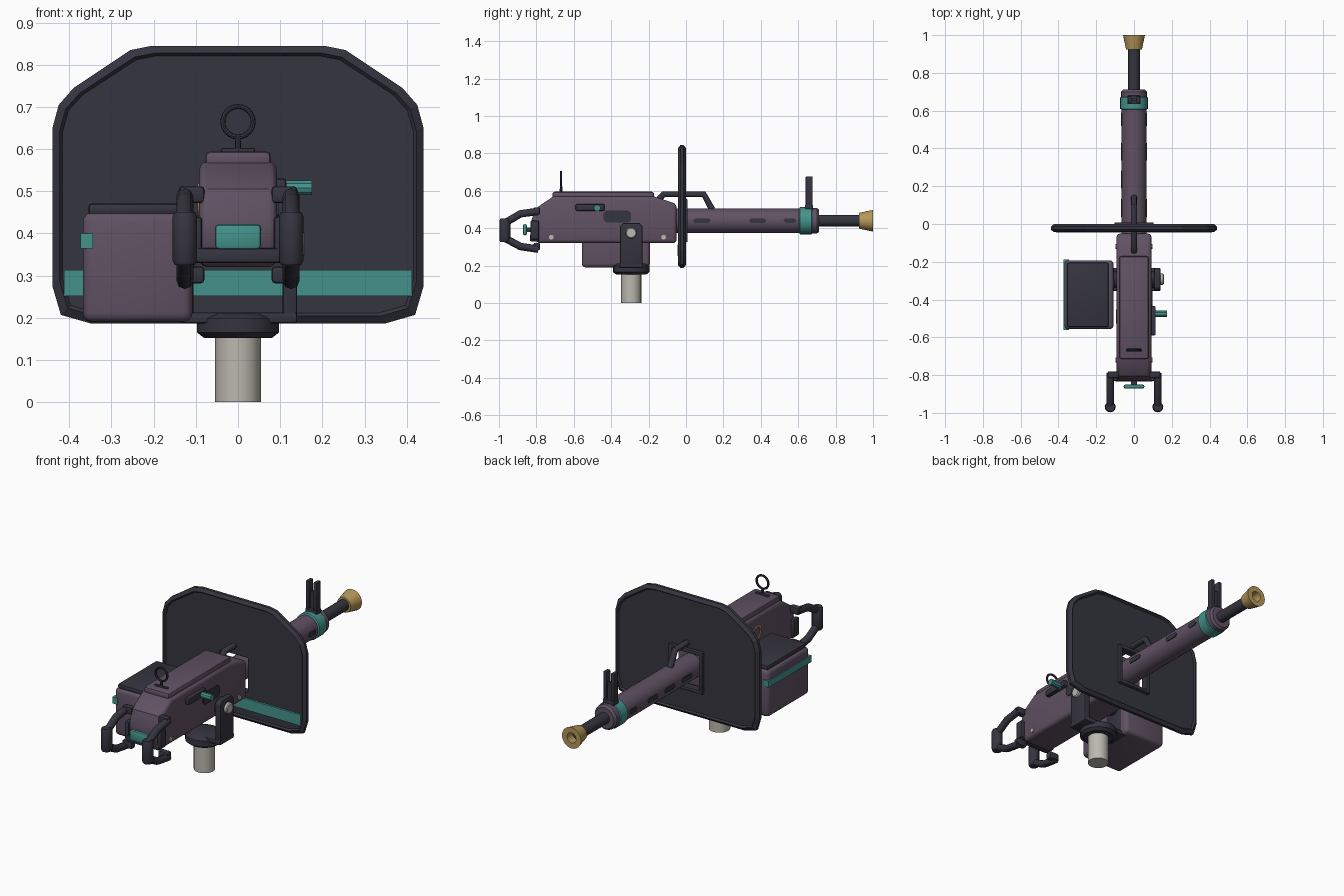
import bpy, bmesh, math
from mathutils import Vector

if "Cube" in bpy.data.objects:
    bpy.data.objects.remove(bpy.data.objects["Cube"])


def material(name, rgb):
    m = bpy.data.materials.new(name)
    m.diffuse_color = (*rgb, 1)
    m.use_nodes = True
    m.node_tree.nodes["Principled BSDF"].inputs["Base Color"].default_value = m.diffuse_color
    return m


PURPLE = material("dusty purple", (0.118, 0.083, 0.125))
DARK = material("dark slate", (0.036, 0.035, 0.050))
TEAL = material("teal", (0.058, 0.29, 0.26))
GOLD = material("brass", (0.46, 0.31, 0.10))
GREY = material("light grey", (0.50, 0.48, 0.43))


def finish(name, bm, mat, bevel=0, segs=2, smooth=True):
    bmesh.ops.remove_doubles(bm, verts=bm.verts, dist=1e-5)
    bmesh.ops.recalc_face_normals(bm, faces=bm.faces)
    me = bpy.data.meshes.new(name)
    bm.to_mesh(me)
    bm.free()
    ob = bpy.data.objects.new(name, me)
    bpy.context.collection.objects.link(ob)
    me.materials.append(mat)
    bpy.ops.object.select_all(action='DESELECT')
    ob.select_set(True)
    bpy.context.view_layer.objects.active = ob
    if bevel:
        b = ob.modifiers.new("bevel", 'BEVEL')
        b.width, b.segments = bevel, segs
        b.limit_method, b.angle_limit = 'ANGLE', math.radians(40)
        bpy.ops.object.modifier_apply(modifier="bevel")
    if smooth:
        bpy.ops.object.shade_smooth_by_angle(angle=math.radians(35))
    return ob


def box(name, x, y, z, mat, bevel=0.0, segs=2):
    bm = bmesh.new()
    v = [bm.verts.new((a, b, c)) for a in x for b in y for c in z]
    for f in ((0, 1, 3, 2), (4, 5, 7, 6), (0, 1, 5, 4), (2, 3, 7, 6), (0, 2, 6, 4), (1, 3, 7, 5)):
        bm.faces.new([v[i] for i in f])
    return finish(name, bm, mat, bevel, segs)


def prism(name, yz, x0, x1, mat, bevel=0.0, segs=2):
    """Side profile in (y, z), extruded across x."""
    bm = bmesh.new()
    a, b = ([bm.verts.new((x, y, z)) for y, z in yz] for x in (x0, x1))
    bm.faces.new(a)
    bm.faces.new(b)
    n = len(yz)
    for i in range(n):
        j = (i + 1) % n
        bm.faces.new((a[i], a[j], b[j], b[i]))
    return finish(name, bm, mat, bevel, segs)


def lathe(name, origin, axis, profile, mat, n=24):
    """Revolve (radius, distance) points around an axis."""
    axis = Vector(axis)
    q = axis.to_track_quat('Z', 'Y')
    bm = bmesh.new()
    rings = []
    for r, d in profile:
        rings.append([bm.verts.new(Vector(origin) + q @ Vector((
            r * math.cos(2 * math.pi * i / n), r * math.sin(2 * math.pi * i / n), d))) for i in range(n)])
    for a, b in zip(rings, rings[1:]):
        for i in range(n):
            j = (i + 1) % n
            bm.faces.new((a[i], a[j], b[j], b[i]))
    bm.faces.new(rings[0])
    bm.faces.new(rings[-1])
    return finish(name, bm, mat)


def tube(name, pts, r, mat):
    cu = bpy.data.curves.new(name, 'CURVE')
    cu.dimensions, cu.bevel_depth, cu.bevel_resolution = '3D', r, 2
    cu.use_fill_caps = True
    s = cu.splines.new('POLY')
    s.points.add(len(pts) - 1)
    for p, c in zip(s.points, pts):
        p.co = (*c, 1)
    cu.materials.append(mat)
    ob = bpy.data.objects.new(name, cu)
    bpy.context.collection.objects.link(ob)
    bpy.ops.object.select_all(action='DESELECT')
    ob.select_set(True)
    bpy.context.view_layer.objects.active = ob
    bpy.ops.object.convert(target='MESH')
    bpy.ops.object.shade_smooth_by_angle(angle=math.radians(50))


# Receiver, top cover and underside
prism("receiver", [(-.795, .32), (-.05, .32), (-.05, .53), (-.17, .57), (-.71, .57), (-.805, .505),
                   (-.83, .43), (-.825, .37)], -.092, .092, PURPLE, .02, 3)
box("top_cover", (-.078, .078), (-.715, -.17), (.555, .595), PURPLE, .012)
for s, side in ((1, "right"), (-1, "left")):
    for y in (-.72, -.12):
        lathe("bolt_" + side, (s * .085, y, .352), (s, 0, 0), [(.013, 0), (.013, .012)], GREY, 10)
prism("ejection_port", [(-.44, .445), (-.425, .43), (-.31, .43), (-.295, .445), (-.295, .48),
                        (-.31, .495), (-.425, .495), (-.44, .48)], .085, .097, DARK)
box("charging_slide", (.085, .115), (-.59, -.435), (.492, .53), DARK, .008)
lathe("charging_knob", (.1, -.475, .508), (1, 0, 0), [(.018, 0), (.018, .075)], TEAL, 10)
lathe("side_emblem_ring", (-.088, -.49, .48), (-1, 0, 0),
      [(.027, 0), (.038, 0), (.038, .008), (.027, .008), (.027, 0)], GOLD, 24)

# Barrel jacket, collar, barrel and muzzle
C = (0, 0, .44)
Y = (0, 1, 0)
lathe("barrel_jacket", C, Y, [(.066, -.06), (.066, .61)], PURPLE)
lathe("jacket_band", C, Y, [(.066, .605), (.073, .61), (.073, .67), (.066, .675)], TEAL)
lathe("jacket_collar", C, Y, [(.068, .67), (.068, .70), (.058, .712), (.03, .712)], PURPLE)
lathe("barrel", C, Y, [(.031, .70), (.031, .95)], DARK, 16)
lathe("muzzle", C, Y, [(.03, .925), (.042, .925), (.058, 1.0), (.028, 1.0), (.028, .94)], GOLD)
for s, side in ((1, "right"), (-1, "left")):
    for y, h in ((.085, .047), (.235, .047), (.383, .047), (.555, .035)):
        if s > 0 and y == .235:
            continue
        prism("vent_" + side, [(y - h, .44), (y - h + .012, .428), (y + h - .012, .428), (y + h, .44),
                               (y + h - .012, .453), (y - h + .012, .453)], s * .06, s * .069, DARK)

# Front sight with twin ears
box("front_sight_base", (-.035, .035), (.635, .68), (.5, .525), DARK, .005)
for s in (-1, 1):
    box("front_sight_ear", sorted((s * .013, s * .033)), (.64, .677), (.515, .677), DARK, .004)
box("front_sight_blade", (-.014, .014), (.652, .665), (.515, .62), DARK)

# Rear ring sight
box("ring_sight_base", (-.04, .04), (-.675, -.66), (.59, .603), DARK, .004)
lathe("ring_sight_stalk", (0, -.668, .59), (0, 0, 1), [(.008, 0), (.006, .04)], DARK, 8)
bm = bmesh.new()
R, r, N, M = .036, .006, 24, 8
g = [[bm.verts.new(((R + r * math.cos(b)) * math.cos(a), -.668 + r * math.sin(b),
                    .665 + (R + r * math.cos(b)) * math.sin(a)))
      for b in [2 * math.pi * k / M for k in range(M)]] for a in [2 * math.pi * k / N for k in range(N)]]
for i in range(N):
    for j in range(M):
        bm.faces.new((g[i][j], g[(i + 1) % N][j], g[(i + 1) % N][(j + 1) % M], g[i][(j + 1) % M]))
finish("ring_sight", bm, DARK)

# Carry handle through the shield
tube("carry_handle", [(0, -.145, .555), (0, -.12, .582), (0, .095, .582), (0, .14, .50)], .017, DARK)

# Shield: clipped plate with raised bevelled rim
half = [(.35, .187), (.42, .207), (.44, .275), (.44, .65), (.425, .705), (.39, .745), (.255, .835), (.205, .845)]
outline = half + [(-x, z) for x, z in reversed(half)]
bm = bmesh.new()
rings = []
for inset, y in ((.024, -.034), (.017, -.043), (0, -.03), (0, -.014), (.017, 0), (.024, -.010)):
    kx, kz = 1 - inset / .44, 1 - inset / .33
    rings.append([bm.verts.new((x * kx, y, .516 + (z - .516) * kz)) for x, z in outline])
for a, b in zip(rings, rings[1:]):
    for i in range(len(outline)):
        j = (i + 1) % len(outline)
        bm.faces.new((a[i], a[j], b[j], b[i]))
bm.faces.new(rings[0])
bm.faces.new(rings[-1])
shield = finish("shield", bm, DARK, smooth=False)
cutter = box("port_cutter", (-.085, .085), (-.1, .1), (.345, .535), DARK)
cut = shield.modifiers.new("port", 'BOOLEAN')
cut.operation, cut.object = 'DIFFERENCE', cutter
bpy.context.view_layer.objects.active = shield
bpy.ops.object.modifier_apply(modifier="port")
bpy.data.objects.remove(cutter)
for s in (-1, 1):
    box("port_frame_side", sorted((s * .083, s * .103)), (-.02, .008), (.325, .555), DARK, .004)
for z in (.325, .535):
    box("port_frame_bar", (-.1, .1), (-.02, .008), (z, z + .02), DARK, .004)
box("shield_stripe", (-.413, .413), (-.045, -.03), (.252, .313), TEAL)

# Ammunition box with lid and band
box("ammo_box", (-.368, -.108), (-.557, -.192), (.19, .45), PURPLE, .022, 3)
box("ammo_lid", (-.355, -.135), (-.545, -.205), (.445, .471), DARK, .008)
box("ammo_band", (-.374, -.344), (-.562, -.187), (.364, .40), TEAL)

# Pintle, swivel dish and yoke
P = (0, -.293, 0)
lathe("pintle", P, (0, 0, 1), [(.054, 0), (.054, .17)], GREY)
lathe("swivel_dish", P, (0, 0, 1), [(.08, .152), (.097, .165), (.097, .198), (.075, .212)], DARK)
box("yoke_base", (-.14, .14), (-.355, -.232), (.187, .213), DARK, .006)
for s, side in ((1, "right"), (-1, "left")):
    prism("yoke_arm_" + side, [(-.353, .19), (-.233, .19), (-.233, .41), (-.25, .428), (-.336, .428),
                               (-.353, .41)], s * .106, s * .14, DARK, .006)
    lathe("trunnion_boss_" + side, (s * .085, -.293, .375), (s, 0, 0), [(.045, 0), (.045, .03)], DARK, 16)
    lathe("trunnion_pin_" + side, (s * .1, -.293, .375), (s, 0, 0),
          [(.03, 0), (.03, .053), (.025, .058)], GREY, 12)

# Back plate, spade grips and thumb trigger
box("back_bar", (-.1, .1), (-.835, -.785), (.33, .366), DARK, .008)
for s, side in ((1, "right"), (-1, "left")):
    x = s * .126
    box("back_lug_" + side, sorted((s * .085, s * .112)), (-.832, -.785), (.34, .44), DARK, .008)
    lathe("grip_" + side, (x, -.968, .325), (0, 0, 1),
          [(.024, 0), (.029, .01), (.029, .115), (.024, .126)], DARK, 12)
    tube("grip_arm_upper_" + side, [(x, -.965, .43), (x, -.885, .477), (x, -.79, .49)], .02, DARK)
    tube("grip_arm_lower_" + side, [(x, -.965, .345), (x, -.885, .302), (x, -.79, .288)], .02, DARK)
    for z in (.49, .30):
        box("grip_mount_" + side, sorted((s * .08, s * .14)), (-.815, -.78), (z - .018, z + .022), DARK, .008)
box("trigger", (-.055, .055), (-.872, -.85), (.362, .422), TEAL, .01)
box("trigger_stem", (-.015, .015), (-.855, -.81), (.38, .405), DARK)
